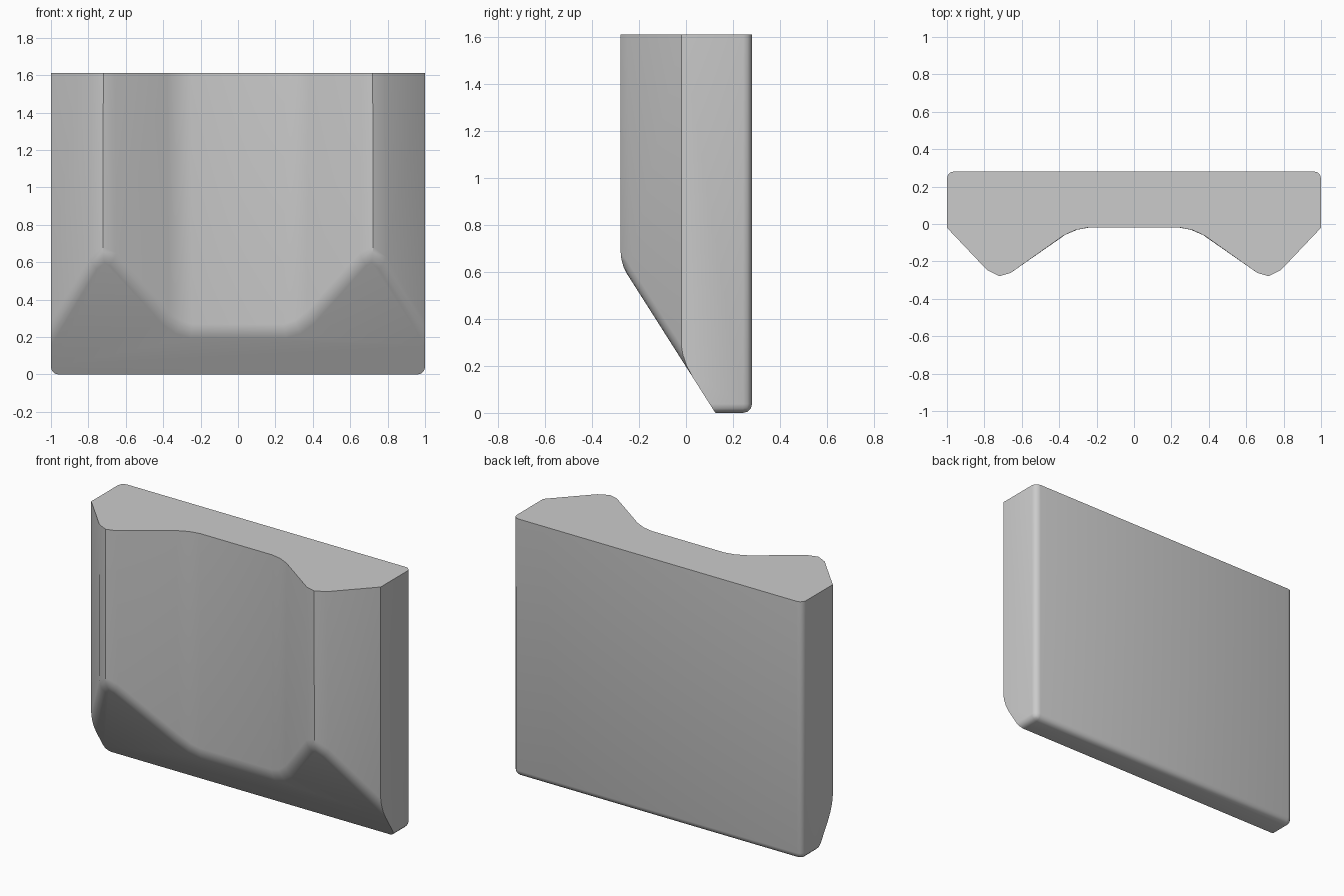
import bpy, bmesh
from math import radians
from mathutils import Vector

if "Cube" in bpy.data.objects:
    bpy.data.objects.remove(bpy.data.objects["Cube"])

HEIGHT = 1.61
BACK = 0.281

# Right half of the cross-section, from centre front round to the back corner
half = [(0.25, -0.02), (0.315, -0.033), (0.38, -0.064), (0.66, -0.262),
        (0.72, -0.279), (0.785, -0.247), (1.0, -0.02), (1.0, BACK)]
profile = half + [(-x, y) for x, y in reversed(half)]

# Extruded body
bm = bmesh.new()
base = bm.faces.new([bm.verts.new((x, y, 0)) for x, y in profile])
ext = bmesh.ops.extrude_face_region(bm, geom=[base], use_keep_orig=True)
top = [g for g in ext["geom"] if isinstance(g, bmesh.types.BMVert)]
bmesh.ops.translate(bm, verts=top, vec=(0, 0, HEIGHT))
bmesh.ops.recalc_face_normals(bm, faces=bm.faces[:])

# Rounded rear uprights, rear bottom edge and bottom side edges
def is_rounded(e):
    a, b = (v.co for v in e.verts)
    at_back = a.y > 0.2 and b.y > 0.2
    vertical = abs(a.z - b.z) > 1
    at_bottom = a.z < 0.01 and b.z < 0.01
    at_side = abs(a.x) > 0.99 and abs(a.x - b.x) < 0.01
    return (at_back and (vertical or at_bottom)) or (at_bottom and at_side)

bmesh.ops.bevel(bm, geom=[e for e in bm.edges if is_rounded(e)], offset=0.038,
                segments=3, profile=0.5, affect='EDGES')

# Slanted cut across the lower front
normal = Vector((0, -0.59, -0.375)).normalized()
cut = bmesh.ops.bisect_plane(bm, geom=bm.verts[:] + bm.edges[:] + bm.faces[:],
                             plane_co=(0, 0.125, 0), plane_no=normal,
                             clear_outer=True)
rim = [g for g in cut["geom_cut"] if isinstance(g, bmesh.types.BMEdge)]
bmesh.ops.contextual_create(bm, geom=rim)
bmesh.ops.recalc_face_normals(bm, faces=bm.faces[:])

# Soften the upper rim of the cut
soft = [e for e in rim if e.is_valid
        and all(v.co.z > 0.1 for v in e.verts)
        and all(f.normal.y < -0.1 for f in e.link_faces)]
bmesh.ops.bevel(bm, geom=soft, offset=0.04, segments=3, profile=0.5,
                affect='EDGES', clamp_overlap=True)
bmesh.ops.recalc_face_normals(bm, faces=bm.faces[:])

mesh = bpy.data.meshes.new("notched_block")
bm.to_mesh(mesh)
bm.free()
block = bpy.data.objects.new("notched_block", mesh)
bpy.context.collection.objects.link(block)

bpy.context.view_layer.objects.active = block
block.select_set(True)
bpy.ops.object.shade_smooth_by_angle(angle=radians(35))
